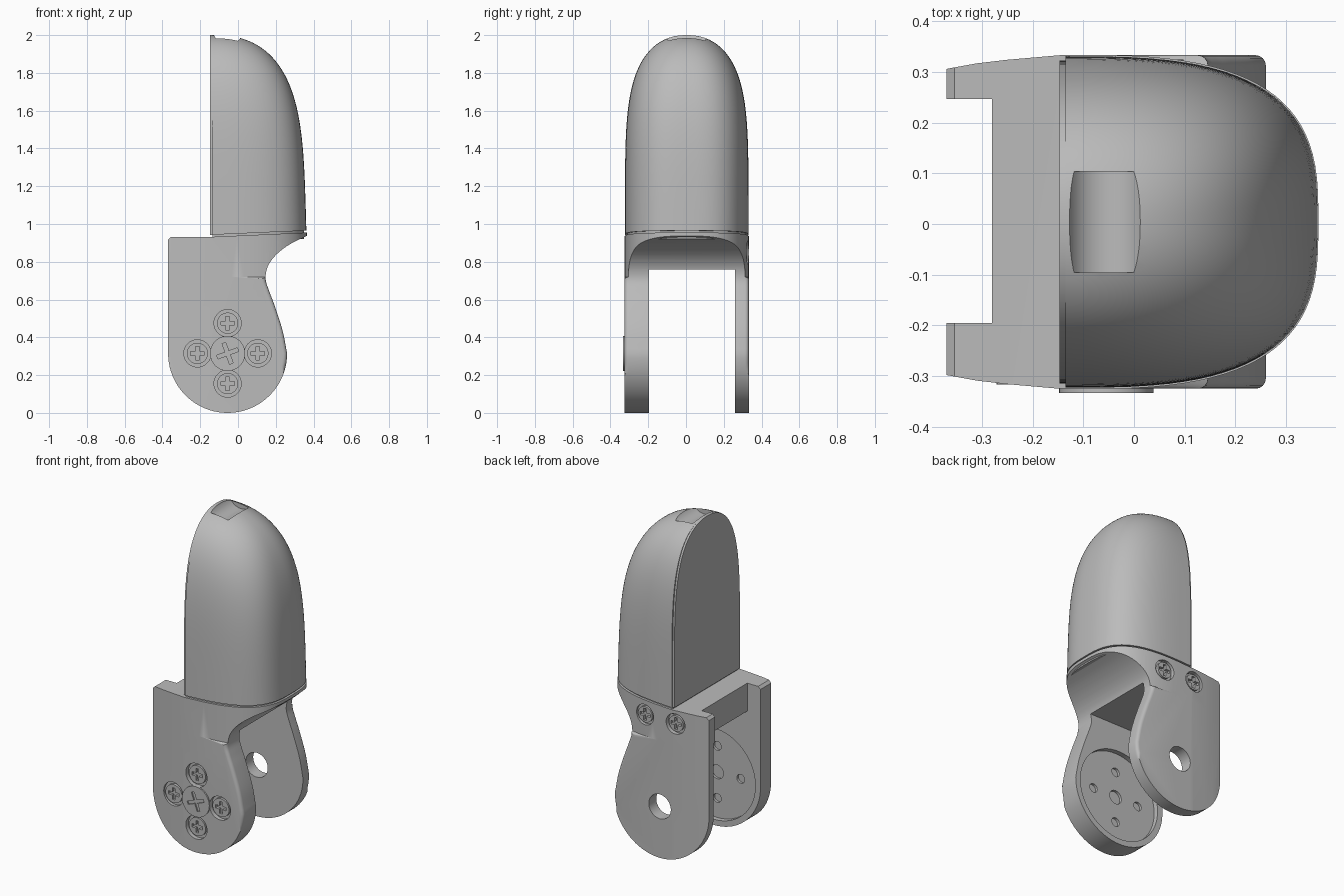
import bpy, bmesh, math
from mathutils import Vector
from mathutils.geometry import interpolate_bezier

if "Cube" in bpy.data.objects:
    bpy.data.objects.remove(bpy.data.objects["Cube"], do_unlink=True)

grey = bpy.data.materials.new("plain grey")
grey.use_nodes = True
grey.diffuse_color = (0.5, 0.5, 0.5, 1)
grey.node_tree.nodes["Principled BSDF"].inputs["Base Color"].default_value = (0.5, 0.5, 0.5, 1)

MID = 0.004              # middle plane of the body in y
HALF = 0.329             # half width of the body
FRONT, BACK = MID - HALF, MID + HALF
CUT = -0.135             # plane of the flat pad face
PX, PZ = -0.055, 0.315   # pivot axis


def loft(name, rings, bevel_rule=None):
    """Skin equal-length rings of points and cap both ends."""
    bm = bmesh.new()
    rows = [[bm.verts.new(p) for p in ring] for ring in rings]
    count = len(rows[0])
    for a, b in zip(rows, rows[1:]):
        for i in range(count):
            j = (i + 1) % count
            bm.faces.new((a[i], a[j], b[j], b[i]))
    bm.faces.new(rows[0])
    bm.faces.new(rows[-1])
    bmesh.ops.recalc_face_normals(bm, faces=bm.faces[:])
    if bevel_rule:
        edges = [e for e in bm.edges if bevel_rule(*e.verts)]
        bmesh.ops.bevel(bm, geom=edges, offset=0.02, segments=4, profile=0.5, affect='EDGES')
    mesh = bpy.data.meshes.new(name)
    bm.to_mesh(mesh)
    bm.free()
    mesh.materials.append(grey)
    obj = bpy.data.objects.new(name, mesh)
    bpy.context.collection.objects.link(obj)
    return obj


def prism_y(name, pts, y0, y1, rule=None):
    return loft(name, [[(x, y, z) for x, z in pts] for y in (y0, y1)], rule)


def box(x0, x1, y0, y1, z0, z1):
    return prism_y("cutter", [(x0, z0), (x1, z0), (x1, z1), (x0, z1)], y0, y1)


def disc(name, x, z, r, y0, y1, n=40):
    turn = [2 * math.pi * i / n for i in range(n)]
    return prism_y(name, [(x + r * math.cos(a), z + r * math.sin(a)) for a in turn], y0, y1)


def boolean(obj, cutter, op='DIFFERENCE'):
    cutter.hide_render = True
    mod = obj.modifiers.new("cut", 'BOOLEAN')
    mod.operation, mod.object, mod.solver = op, cutter, 'EXACT'
    bpy.context.view_layer.objects.active = obj
    bpy.ops.object.modifier_apply(modifier=mod.name)
    bpy.data.objects.remove(cutter, do_unlink=True)


def smooth_path(pts, steps=6):
    """Smooth curve through 2D points."""
    p = [Vector((x, z, 0)) for x, z in pts]
    p = [2 * p[0] - p[1]] + p + [2 * p[-1] - p[-2]]
    out = []
    for a, b, c, d in zip(p, p[1:], p[2:], p[3:]):
        out += interpolate_bezier(b, b + (c - a) / 6, c - (d - b) / 6, c, steps)[:-1]
    return [(v.x, v.y) for v in out]


def section(w, f, n, steps=48):
    """Rounded D outline in plan, from the +y back corner to the -y one."""
    pts = []
    for i in range(steps + 1):
        a = math.pi * (0.5 - i / steps)
        s = math.sin(a)
        x = CUT + (f - CUT) * abs(math.cos(a)) ** (2 / n)
        pts.append((x, MID + math.copysign(w * abs(s) ** (2 / n), s)))
    return pts


def half_width(u):
    return 0.327 * (1 - u ** 4.9) ** (1 / 2.2)


def reach(u):
    return CUT + 0.497 * (1 - 0.06 * u) * (1 - u ** 4) ** (1 / 2.45)


# Fingertip shell: a short inset neck, then a lofted dome with a flat face
BASE, TOP = 0.943, 2.0
rings = []


def add_ring(pts, z, tilt):
    rings.append([(x, y, z + tilt * (x - CUT) / 0.5) for x, y in pts])


for z in (0.90, BASE):
    add_ring(section(0.316, 0.35, 3), z, 0.022)
for k in range(45):
    u = min(1 - (1 - k / 44) ** 2.2, 0.9998)
    add_ring(section(half_width(u), reach(u), 3 - 0.8 * u ** 3),
             BASE + (TOP - BASE) * u, 0.022 * (1 - u))
tip = loft("fingertip_shell", rings)
boolean(tip, disc("cutter", -0.053, 2.03, 0.08, MID - 0.1, MID + 0.1, 64))

# Thin panel on the flat face, slightly smaller than the shell
side = [1 - (1 - k / 40) ** 2.2 for k in range(41)]
arch = [(half_width(u) * 0.975, BASE + (TOP - BASE) * u) for u in side]
outline = [(MID + y, z) for y, z in arch] + [(MID - y, z) for y, z in reversed(arch[:-1])]
loft("pad_panel", [[(x, y, z) for y, z in outline] for x in (-0.147, -0.13)])

# Bracket: side profile extruded across, with rounded outer rims at the waist
waist = smooth_path([(0.36, 0.935), (0.27, 0.89), (0.2, 0.835), (0.158, 0.775), (0.146, 0.71),
                     (0.165, 0.645), (0.193, 0.57), (0.235, 0.44), (0.26, PZ)])
arc = [(PX + PZ * math.cos(-math.pi * i / 40), PZ + PZ * math.sin(-math.pi * i / 40))
       for i in range(41)]
profile = [(-0.37, 0.917), (-0.354, 0.932), (CUT, 0.932), (0.37, 0.955), (0.37, 0.938)] + waist + arc


def at_waist(a, b):
    return abs(a.co.y - b.co.y) < 1e-6 and all(0.2 < v.co.z < 0.9 and v.co.x > 0.1 for v in (a, b))


bracket = prism_y("bracket", profile, FRONT, BACK, at_waist)

# Trim in plan: D-shaped collar above, full-width plates below, bowed back edges
bow = [(-0.25, 0.32), (-0.31, 0.313), (-0.37, 0.302), (-0.4, 0.295)]
tail = [(x, MID - y) for x, y in bow] + [(x, MID + y) for x, y in reversed(bow)]
collar = section(HALF + 0.001, 0.364, 3) + tail
plates = section(HALF + 0.001, 0.4, 14) + tail
boolean(bracket, loft("cutter", [[(x, y, z) for x, y in pts] for pts, z in
                                 ((plates, -0.1), (plates, 0.7), (collar, 0.72), (collar, 1.1))]),
        'INTERSECT')

# Fork opening, rear slot, pivot hole and round pocket in the thick plate
INNER = -0.195
boolean(bracket, box(-0.5, 0.5, INNER, 0.26, -0.1, 0.76))
boolean(bracket, box(-0.5, -0.28, INNER, 0.247, 0.7, 1.1))
boolean(bracket, disc("cutter", PX, PZ, 0.075, 0.2, 0.4))
boolean(bracket, disc("cutter", PX, PZ, 0.28, INNER - 0.03, INNER + 0.1, 64))

# Small holes on the pocket floor
ring_spots = [(PX + dx, PZ + dz) for dx, dz in ((0.16, 0), (-0.16, 0), (0, 0.16), (0, -0.16))]
for x, z in ring_spots:
    boolean(bracket, disc("cutter", x, z, 0.027, INNER - 0.045, INNER))
boolean(bracket, disc("cutter", PX, PZ, 0.042, INNER - 0.045, INNER))


def screw(name, x, z, face, out, r, top, arm, spin):
    """Cross-head screw; out is the outward y direction, top its height over the face."""
    head = disc(name, x, z, r, face - out * 0.035, face + out * top)
    for a in (spin, spin + 90):
        c, s = math.cos(math.radians(a)), math.sin(math.radians(a))
        corners = [(-arm, -0.01), (arm, -0.01), (arm, 0.01), (-arm, 0.01)]
        pts = [(x + p * c - q * s, z + p * s + q * c) for p, q in corners]
        boolean(head, prism_y("cutter", pts, face + out * (top - 0.02), face + out * 0.1))


# Recessed screws: four round the pivot, two at the top of the back plate
spots = [(x, z, FRONT, -1) for x, z in ring_spots] + [(x, 0.85, BACK, 1) for x in (-0.16, 0.05)]
for i, (x, z, face, out) in enumerate(spots):
    boolean(bracket, disc("cutter", x, z, 0.072 if out < 0 else 0.062,
                          face - out * 0.025, face + out * 0.1))
    screw("screw_%d" % (i + 1), x, z, face, out, 0.056 if out < 0 else 0.048, -0.008, 0.036, 0)

# Raised central pivot screw
screw("pivot_screw", PX, PZ, FRONT, -1, 0.093, 0.008, 0.058, 20)

# Smooth shading with sharp edges kept
bpy.ops.object.select_all(action='DESELECT')
for obj in bpy.context.scene.objects:
    if obj.type == 'MESH' and grey.name in obj.data.materials:
        obj.select_set(True)
        bpy.context.view_layer.objects.active = obj
bpy.ops.object.shade_smooth_by_angle(angle=math.radians(30))
